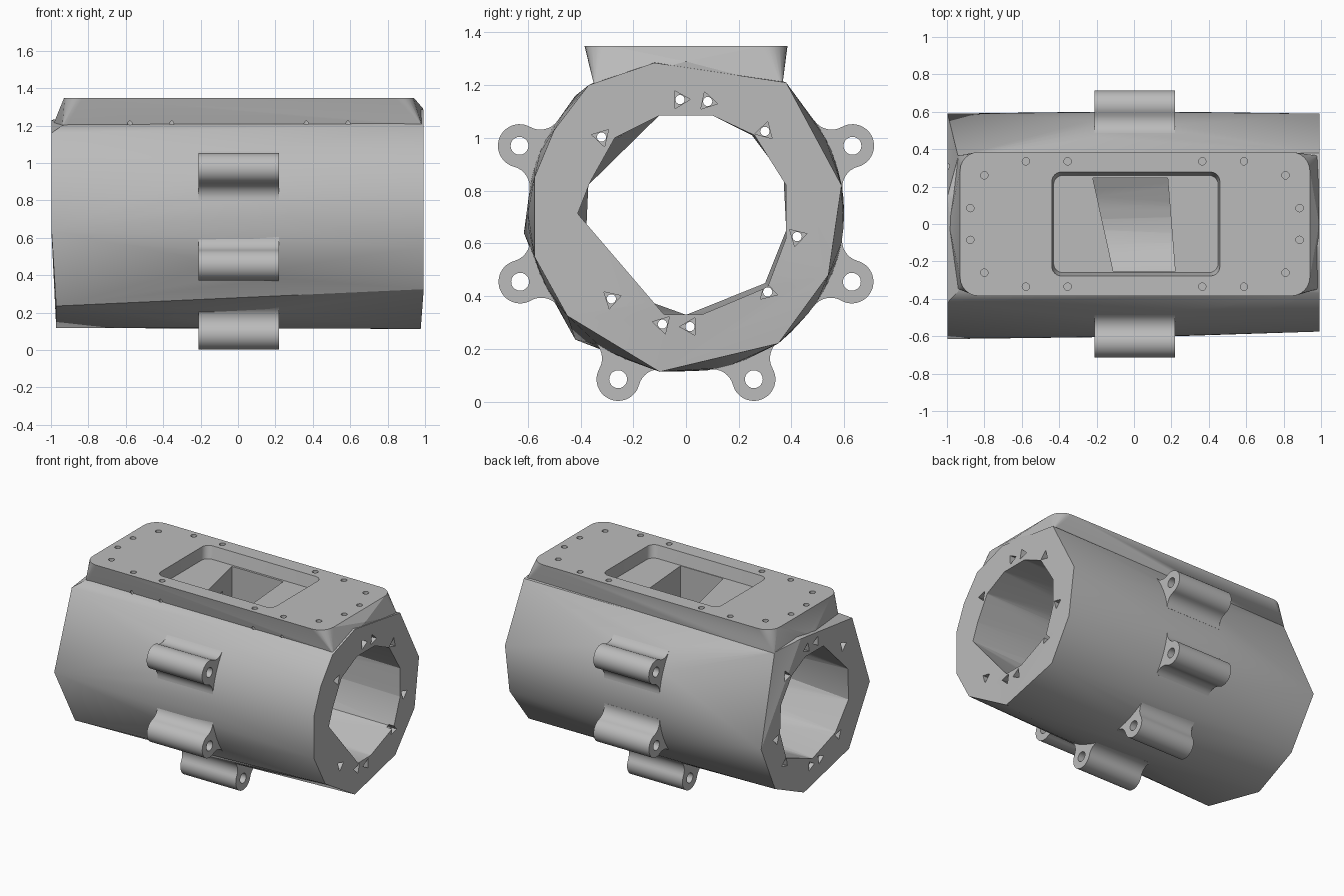
import bpy, bmesh
from math import pi, sin, cos, acos, atan2, radians
from mathutils import Vector

if "Cube" in bpy.data.objects:
    bpy.data.objects.remove(bpy.data.objects["Cube"])

AXIS_Z, RADIUS, TOP = 0.715, 0.60, 1.348
grey = bpy.data.materials.new("cast grey")
grey.use_nodes = True
grey.diffuse_color = (0.5, 0.5, 0.5, 1)
grey.node_tree.nodes["Principled BSDF"].inputs["Base Color"].default_value = (0.5, 0.5, 0.5, 1)


def finish(name, bm):
    bmesh.ops.recalc_face_normals(bm, faces=bm.faces)
    mesh = bpy.data.meshes.new(name)
    bm.to_mesh(mesh)
    bm.free()
    mesh.materials.append(grey)
    obj = bpy.data.objects.new(name, mesh)
    bpy.context.collection.objects.link(obj)
    return obj


def hull(name, points):
    bm = bmesh.new()
    verts = [bm.verts.new(p) for p in points]
    out = bmesh.ops.convex_hull(bm, input=verts)
    loose = {g for g in out["geom_interior"] + out["geom_unused"] if isinstance(g, bmesh.types.BMVert)}
    bmesh.ops.delete(bm, geom=list(loose), context="VERTS")
    bmesh.ops.dissolve_limit(bm, angle_limit=0.002, verts=bm.verts, edges=bm.edges)
    return finish(name, bm)


def prism(name, profile, x0, x1):
    """Extrude a closed (y, z) profile along x."""
    bm = bmesh.new()
    face = bm.faces.new([bm.verts.new((x0, y, z)) for y, z in profile])
    new = bmesh.ops.extrude_face_region(bm, geom=[face])["geom"]
    bmesh.ops.translate(bm, vec=(x1 - x0, 0, 0), verts=[v for v in new if isinstance(v, bmesh.types.BMVert)])
    return finish(name, bm)


def circle(y, z, r, n, turn=0.0):
    return [(y + r * cos(turn + 2 * pi * i / n), z + r * sin(turn + 2 * pi * i / n)) for i in range(n)]


def middle_band(r):
    return [(x, y, z) for x in (-0.21, 0.22) for y, z in circle(0, AXIS_Z, r, 64)]


def rounded_rect(cx, hx, hy, r, z, n=6):
    pts = []
    for k, (sx, sy) in enumerate([(1, 1), (-1, 1), (-1, -1), (1, -1)]):
        for i in range(n + 1):
            a = (k + i / n) * pi / 2
            pts.append((cx + sx * (hx - r) + r * cos(a), sy * (hy - r) + r * sin(a), z))
    return pts


def combine(obj, others, operation):
    """Apply booleans one after another and drop the helpers."""
    for other in others:
        mod = obj.modifiers.new("bool", "BOOLEAN")
        mod.operation, mod.solver, mod.object = operation, "EXACT", other
    bpy.context.view_layer.update()
    graph = bpy.context.evaluated_depsgraph_get()
    mesh = bpy.data.meshes.new_from_object(obj.evaluated_get(graph))
    obj.modifiers.clear()
    obj.data = mesh
    for other in others:
        bpy.data.objects.remove(other)


def smooth(obj):
    bpy.ops.object.select_all(action="DESELECT")
    obj.select_set(True)
    bpy.context.view_layer.objects.active = obj
    bpy.ops.object.shade_smooth_by_angle(angle=radians(20))


# Barrel: round middle band tapering into coarse polygon ends that bulge slightly
left_end = [(-0.37, 1.2), (-0.5, 1.03), (-0.575, 0.85), (-0.575, 0.55), (-0.45, 0.325), (-0.1, 0.113),
            (0.35, 0.22), (0.54, 0.48), (0.59, 0.82), (0.38, 1.21), (-0.12, 1.285)]
right_end = [(-0.42, 1.16), (-0.615, 0.64), (-0.42, 0.235), (0.08, 0.118),
             (0.4, 0.265), (0.59, 0.62), (0.15, 1.23)]
points = middle_band(RADIUS) + [(-0.94, y, 1.2) for y in (-0.36, 0.36)]
points += [(0.993 if z > 0.3 else 0.977, y, z) for y, z in left_end]
points += [(-0.997 if z > 0.5 else -0.972, y, z) for y, z in right_end]
housing = hull("housing", points)

# Flanged neck under the top plate
base = [(x, y, 1.195) for x in (-0.94, 0.985) for y in (-0.347, 0.365)]
neck = hull("neck", rounded_rect(0.005, 0.935, 0.385, 0.1, TOP) + base + [(0.99, 0, 1.29), (-0.99, 0, 1.2)])
combine(housing, [neck], "UNION")

# Bore: round in the middle, coarse at both mouths
left_mouth = [(-0.41, 0.715), (-0.08, 0.33), (0.06, 0.33), (0.31, 0.435), (0.38, 0.62), (0.38, 0.82),
              (0.26, 1.01), (0.1, 1.085), (-0.1, 1.085), (-0.27, 1.0), (-0.365, 0.83)]
right_mouth = [(-0.1, 1.085), (-0.37, 0.82), (-0.38, 0.6), (-0.25, 0.42), (0, 0.33),
               (0.3, 0.45), (0.38, 0.65), (0.37, 0.85), (0.25, 1.01), (0.1, 1.085)]
cutters = [hull("bore_cutter", middle_band(0.382) + [(1.02, y, z) for y, z in left_mouth]
                + [(-1.02, y, z) for y, z in right_mouth])]

# Shallow tapered pocket in the plate with a skewed opening down into the bore
opening = [(-0.22, 0.245), (0.18, 0.245), (0.22, -0.255), (-0.11, -0.255)]
pocket = rounded_rect(0.01, 0.44, 0.26, 0.05, TOP - 0.085) + rounded_rect(0.01, 0.45, 0.28, 0.05, TOP + 0.01)
cutters += [hull("pocket_cutter", pocket),
            hull("opening_cutter", [(x, y, z) for x, y in opening for z in (0.8, 1.3)])]

# Bolt holes along the barrel wall, with three-sided mouths
for deg in (93, 79, 46, -12, -44, -88, -102, -131, 138):
    a = radians(deg)
    y, z = 0.431 * cos(a), AXIS_Z + 0.431 * sin(a)
    cutters.append(prism("bolt_cutter", circle(y, z, 0.018, 10), -1.1, 1.1))
    for x in (-1, 1):
        cutters.append(prism("mouth_cutter", circle(y, z, 0.039, 3, a + 0.5), x * 0.95, x * 1.1))

# Bolt holes in the top plate
for hx, hy, depth in ((0.36, 0.335, 0.17), (0.583, 0.335, 0.17), (0.805, 0.26, 0.1), (0.88, 0.085, 0.1)):
    for sx in (-1, 1):
        for sy in (-1, 1):
            ring = circle(0.005 + sx * hx, sy * hy, 0.02, 12)
            cutters.append(hull("plate_cutter", [(x, y, z) for x, y in ring for z in (TOP - depth, 1.4)]))
combine(housing, cutters, "DIFFERENCE")
smooth(housing)

# Mounting lugs: pierced round ears filleted onto the barrel
REACH, EAR, FILLET = 0.681, 0.082, 0.08
arm = RADIUS + FILLET
swing = acos((REACH ** 2 + arm ** 2 - (EAR + FILLET) ** 2) / (2 * REACH * arm))
fillet_c = Vector((arm * cos(swing), arm * sin(swing)))
to_ear = Vector((REACH, 0)) - fillet_c
ear_a = atan2(-to_ear.y, -to_ear.x)
start, end = swing + pi, atan2(to_ear.y, to_ear.x) % (2 * pi)
half = [(REACH + EAR * cos(ear_a * i / 12), EAR * sin(ear_a * i / 12)) for i in range(13)]
for i in range(1, 9):
    a = end + (start - end) * i / 8
    half.append((fillet_c.x + FILLET * cos(a), fillet_c.y + FILLET * sin(a)))
half.append((0.56 * cos(swing), 0.56 * sin(swing)))
outline = half + [(u, -v) for u, v in reversed(half[1:])]

for level, deg in (("upper", 22), ("middle", -22.5), ("lower", -67.8)):
    for side, a in (("back", radians(deg)), ("front", pi - radians(deg))):
        turned = [(u * cos(a) - v * sin(a), AXIS_Z + u * sin(a) + v * cos(a)) for u, v in outline]
        lug = prism(f"{level}_{side}_lug", turned, -0.21, 0.22)
        pin = prism("pin_cutter", circle(REACH * cos(a), AXIS_Z + REACH * sin(a), 0.034, 20), -0.4, 0.4)
        combine(lug, [pin], "DIFFERENCE")
        smooth(lug)
